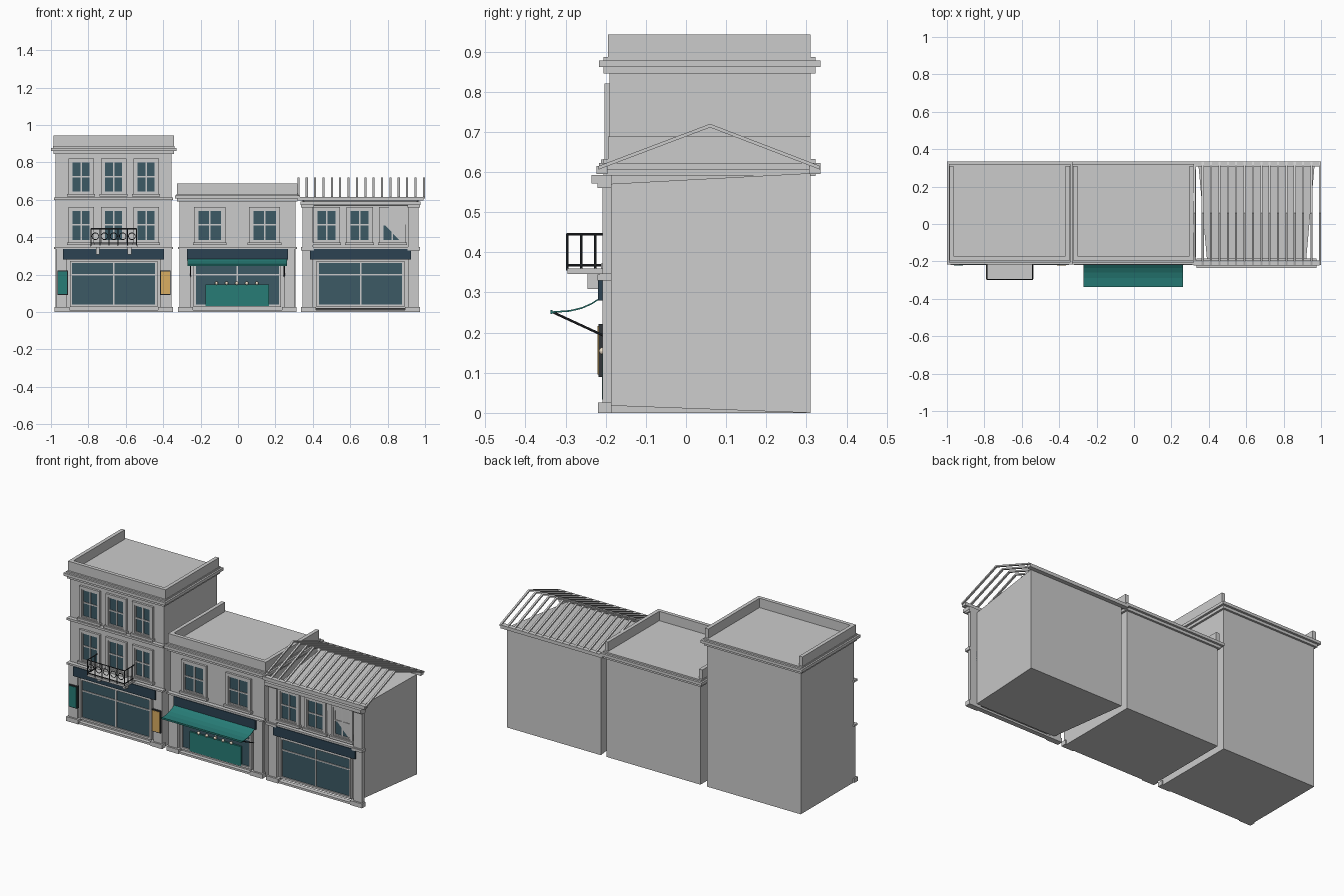
import bpy, bmesh, math
from mathutils import Vector, Matrix

if "Cube" in bpy.data.objects:
    bpy.data.objects.remove(bpy.data.objects["Cube"])


def material(name, rgb):
    m = bpy.data.materials.new(name)
    m.diffuse_color = (*rgb, 1)
    m.use_nodes = True
    m.node_tree.nodes["Principled BSDF"].inputs["Base Color"].default_value = m.diffuse_color
    return m


GLASS = material("dark_glass", (0.045, 0.10, 0.13))
NAVY = material("sign_navy", (0.025, 0.055, 0.085))
TEAL = material("teal", (0.02, 0.20, 0.18))
AMBER = material("amber", (0.70, 0.42, 0.12))
IRON = material("iron", (0.03, 0.035, 0.04))
CREAM = material("cream", (0.85, 0.75, 0.6))


def finish(name, bm, mat=None):
    bmesh.ops.recalc_face_normals(bm, faces=bm.faces)
    me = bpy.data.meshes.new(name)
    bm.to_mesh(me)
    bm.free()
    ob = bpy.data.objects.new(name, me)
    bpy.context.collection.objects.link(ob)
    if mat:
        me.materials.append(mat)
    return ob


def add_box(bm, x0, x1, y0, y1, z0, z1):
    m = Matrix.Translation(((x0 + x1) / 2, (y0 + y1) / 2, (z0 + z1) / 2))
    m = m @ Matrix.Diagonal((x1 - x0, y1 - y0, z1 - z0, 1))
    return bmesh.ops.create_cube(bm, size=1, matrix=m)["verts"]


def boxes(name, specs, mat=None):
    bm = bmesh.new()
    for s in specs:
        add_box(bm, *s)
    return finish(name, bm, mat)


def rods(name, segs, r, mat=None):
    bm = bmesh.new()
    for a, b in segs:
        a, b = Vector(a), Vector(b)
        d = b - a
        m = Matrix.Translation((a + b) / 2) @ d.to_track_quat('Z', 'Y').to_matrix().to_4x4()
        bmesh.ops.create_cone(bm, segments=8, radius1=r, radius2=r, depth=d.length,
                              cap_ends=True, matrix=m)
    return finish(name, bm, mat)


def extrude_profile(bm, pts, x0, x1):
    # closed (y, z) outline swept along x
    a = [bm.verts.new((x0, y, z)) for y, z in pts]
    b = [bm.verts.new((x1, y, z)) for y, z in pts]
    bm.faces.new(a)
    bm.faces.new(b[::-1])
    n = len(pts)
    for i in range(n):
        bm.faces.new((a[i], b[i], b[(i + 1) % n], a[(i + 1) % n]))


def frame(x, w, z0, z1, t, y0, y1):
    # four bars around an opening of half width w
    return [(x - w - t, x - w, y0, y1, z0, z1), (x + w, x + w + t, y0, y1, z0, z1),
            (x - w - t, x + w + t, y0, y1, z1, z1 + t), (x - w - t, x + w + t, y0, y1, z0 - t, z0)]


def window(tag, x, w, z0, z1):
    boxes(f"window_glass_{tag}", [(x - w, x + w, -0.193, -0.18, z0, z1)], GLASS)
    zm = z0 + (z1 - z0) * 0.52
    boxes(f"window_surround_{tag}", frame(x, w, z0, z1, 0.016, -0.203, -0.185)
          + frame(x, w - 0.007, z0 + 0.007, z1 - 0.007, 0.007, -0.198, -0.185)
          + [(x - 0.004, x + 0.004, -0.197, -0.185, z0, z1),
             (x - w, x + w, -0.197, -0.185, zm - 0.004, zm + 0.004),
             (x - w - 0.023, x + w + 0.023, -0.212, -0.185, z0 - 0.02, z0 - 0.006)])


def shopfront(tag, c, top=0.265):
    boxes(f"shop_glass_{tag}", [(c - 0.225, c + 0.225, -0.199, -0.18, 0.035, top)], GLASS)
    boxes(f"shop_frame_{tag}", frame(c, 0.222, 0.04, top - 0.003, 0.012, -0.207, -0.185)
          + [(c - 0.004, c + 0.004, -0.204, -0.185, 0.03, top),
             (c - 0.225, c + 0.225, -0.204, -0.185, 0.196, 0.203)])
    boxes(f"sign_board_{tag}", [(c - 0.27, c + 0.27, -0.219, -0.185, 0.28, 0.337)], NAVY)
    # plinth, ground pilasters and belt course
    boxes(f"plinth_{tag}", [(c - 0.317, c + 0.317, -0.213, -0.185, 0, 0.012),
                            (c - 0.317, c - 0.237, -0.219, -0.185, 0, 0.026),
                            (c + 0.237, c + 0.317, -0.219, -0.185, 0, 0.026)])
    boxes(f"belt_course_{tag}", [(c - 0.318, c + 0.318, -0.215, -0.185, 0.336, 0.347)])


def pilasters(tag, c, z1, w=0.058):
    boxes(f"pilasters_{tag}", [(c + s * (0.309 - w / 2) - w / 2, c + s * (0.309 - w / 2) + w / 2,
                                -0.208, -0.185, 0, z1) for s in (-1, 1)])


def flat_roof(tag, c, z, top):
    # stepped cornice all round, parapet on front and both sides
    boxes(f"cornice_{tag}", [(c - 0.322, c + 0.322, -0.205, 0.322, z - 0.03, z - 0.014),
                             (c - 0.335, c + 0.335, -0.217, 0.335, z - 0.014, z + 0.003),
                             (c - 0.325, c + 0.325, -0.205, 0.322, z + 0.003, z + 0.012)])
    h = 0.322
    boxes(f"parapet_{tag}", [(c - h, c + h, -0.194, -0.172, z, top),
                             (c - h, c - h + 0.022, -0.194, 0.31, z, top),
                             (c + h - 0.022, c + h, -0.194, 0.31, z, top)])


# ---- tall left building ----
A, B, C = -0.665, -0.003, 0.655
boxes("tall_building_body", [(A - 0.31, A + 0.31, -0.19, 0.31, 0, 0.875)])
flat_roof("tall", A, 0.875, 0.943)
shopfront("tall", A)
pilasters("tall", A, 0.337)
boxes("upper_belt_tall", [(A - 0.318, A + 0.318, -0.213, -0.185, 0.6, 0.613)])
for i in range(3):
    for j, z in enumerate((0.378, 0.637)):
        window(f"tall_{i}_{j}", A + (i - 1) * 0.174, 0.052, z, z + 0.168)

# light boxes beside the shopfront
for tag, x, mat in (("left", -0.938, TEAL), ("right", -0.388, AMBER)):
    boxes(f"light_box_case_{tag}", [(x - 0.028, x + 0.028, -0.218, -0.2, 0.09, 0.222)], IRON)
    boxes(f"light_box_panel_{tag}", [(x - 0.024, x + 0.024, -0.221, -0.21, 0.095, 0.217)], mat)

# balcony with ringed iron railing
boxes("balcony_slab", [(A - 0.127, A + 0.127, -0.295, -0.19, 0.346, 0.36)])
boxes("balcony_brackets", [(A + s * 0.085 - 0.01, A + s * 0.085 + 0.01, -0.245, -0.19, 0.308, 0.346)
                           for s in (-1, 1)])
x0, x1, yf = A - 0.122, A + 0.122, -0.296
segs = []
for z in (0.368, 0.445):
    segs += [((x0, yf, z), (x1, yf, z)), ((x0, yf, z), (x0, -0.19, z)), ((x1, yf, z), (x1, -0.19, z))]
for i in range(11):
    x = x0 + (x1 - x0) * i / 10
    if i % 2 == 0:
        segs.append(((x, yf, 0.355), (x, yf, 0.447)))
for x in (x0, x1):
    for y in (-0.261, -0.226):
        segs.append(((x, y, 0.355), (x, y, 0.445)))
rods("balcony_railing", segs, 0.0028, IRON)
for i in range(5):
    bpy.ops.mesh.primitive_torus_add(major_radius=0.018, minor_radius=0.002, major_segments=20,
                                     minor_segments=6, location=(A + (i - 2) * 0.0488, yf, 0.405),
                                     rotation=(math.pi / 2, 0, 0))
    ring = bpy.context.object
    ring.name = f"balcony_ring_{i}"
    ring.data.materials.append(IRON)

# ---- low middle building ----
boxes("middle_building_body", [(B - 0.31, B + 0.31, -0.19, 0.31, 0, 0.62)])
flat_roof("middle", B, 0.62, 0.688)
shopfront("middle", B)
pilasters("middle", B, 0.337)
for i, x in enumerate((B - 0.148, B + 0.145)):
    window(f"middle_{i}", x, 0.067, 0.378, 0.546)
boxes("display_counter", [(-0.175, 0.165, -0.209, -0.19, 0.033, 0.148)], TEAL)
for i in range(5):
    bpy.ops.mesh.primitive_uv_sphere_add(segments=12, ring_count=8, radius=0.009,
                                         location=(-0.115 + i * 0.054, -0.208, 0.154))
    bpy.context.object.name = f"counter_light_{i}"
    bpy.context.object.data.materials.append(CREAM)

# curved awning, hanging edge and arms
top = [(-0.215, 0.287), (-0.235, 0.274), (-0.26, 0.263), (-0.29, 0.256), (-0.333, 0.253)]
bm = bmesh.new()
extrude_profile(bm, top + [(y, z - 0.004) for y, z in reversed(top)], B - 0.267, B + 0.265)
finish("awning_canopy", bm, TEAL)
boxes("awning_edge", [(B - 0.267, B + 0.265, -0.337, -0.332, 0.246, 0.256)], TEAL)
rods("awning_arms", [((B + s * 0.25, -0.33, 0.25), (B + s * 0.25, -0.2, 0.19)) for s in (-1, 1)],
     0.003, IRON)

# ---- right building with open ribbed roof; body tapers towards the front ----
bm = bmesh.new()
vs = add_box(bm, C - 0.31, C + 0.31, -0.188, 0.31, 0, 0.597)
for v in vs:
    if v.co.y < 0:
        right, high = v.co.x > C, v.co.z > 0.3
        v.co.x = C + (0.265 if right else -0.265)
        v.co.z = 0.57 if high else 0.018
        if right and high:
            v.co.y = -0.197
finish("right_building_body", bm)
shopfront("right", C)
pilasters("right", C, 0.58, 0.055)
boxes("pilaster_trim_right", [(C + s * 0.284 - 0.034, C + s * 0.284 + 0.034, -0.22, -0.185, a, b)
                              for s in (-1, 1) for a, b in ((0.33, 0.345), (0.56, 0.575))])
for i in range(3):
    window(f"right_{i}", C - 0.005 + (i - 1) * 0.176, 0.055, 0.378, 0.546)
boxes("front_cornice_right", [(C - 0.32, C + 0.32, -0.235, -0.185, 0.572, 0.592)])
boxes("eaves_right", [(C - 0.337, C + 0.337, -0.223, -0.195, 0.595, 0.615),
                      (C - 0.337, C + 0.337, 0.307, 0.335, 0.595, 0.615)])

# gable ribs
bm = bmesh.new()
rib = [(-0.218, 0.615), (0.06, 0.72), (0.334, 0.615), (0.334, 0.606), (0.06, 0.711), (-0.218, 0.606)]
for i in range(16):
    x = 0.323 + i * 0.0447
    extrude_profile(bm, rib, x - 0.0055, x + 0.0055)
finish("roof_ribs", bm)
